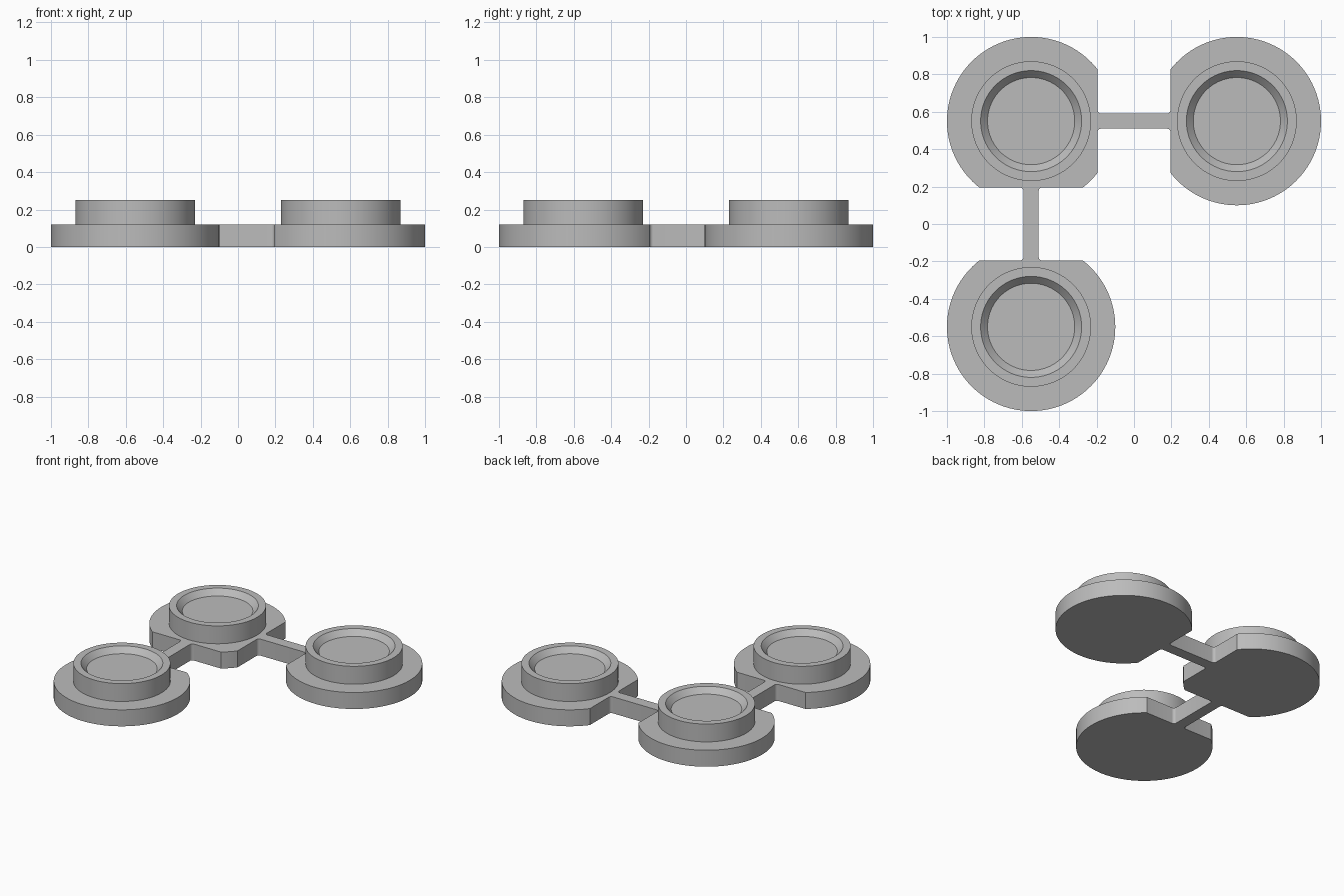
import bpy
import bmesh
from math import acos, cos, sin, radians, degrees

cube = bpy.data.objects.get("Cube")
if cube:
    bpy.data.objects.remove(cube, do_unlink=True)

grey = bpy.data.materials.new("matte grey")
grey.use_nodes = True
GREY = (0.5, 0.5, 0.5, 1)
grey.diffuse_color = GREY
grey.node_tree.nodes["Principled BSDF"].inputs["Base Color"].default_value = GREY

C = 0.55          # distance of pod centres from the axes
R = 0.45          # pod radius
FLAT = 0.195      # flats that face a neighbouring pod
HALF = 0.04       # half width of a connecting neck
FILLET = 0.02
PLATE_TOP = 0.12
T = degrees(acos((C - FLAT) / R))


def arc(x, y, r, start, end, steps):
    angles = [radians(start + (end - start) * i / steps) for i in range(steps + 1)]
    return [(x + r * cos(a), y + r * sin(a)) for a in angles]


def pod(x, y, start, end):
    return arc(x, y, R, start, end, max(6, int(abs(end - start) / 3)))


def fillet(x, y, sx, sy, start, end):
    return arc(x + sx * FILLET, y + sy * FILLET, FILLET, start, end, 6)


def finish(bm, name):
    bmesh.ops.recalc_face_normals(bm, faces=bm.faces)
    mesh = bpy.data.meshes.new(name)
    bm.to_mesh(mesh)
    bm.free()
    mesh.materials.append(grey)
    obj = bpy.data.objects.new(name, mesh)
    bpy.context.collection.objects.link(obj)
    bpy.ops.object.select_all(action="DESELECT")
    obj.select_set(True)
    bpy.context.view_layer.objects.active = obj
    bpy.ops.object.shade_smooth_by_angle(angle=radians(25))
    return obj


# Base plate: three trimmed discs joined by two filleted necks, one outline
hi, lo = C + HALF, C - HALF
outline = (
    pod(C, C, T - 180, 180 - T)
    + fillet(FLAT, hi, -1, 1, 0, -90)
    + fillet(-FLAT, hi, 1, 1, -90, -180)
    + pod(-C, C, T, 270 - T)
    + fillet(-hi, FLAT, -1, -1, 90, 0)
    + fillet(-hi, -FLAT, -1, 1, 0, -90)
    + pod(-C, -C, 90 + T, 450 - T)
    + fillet(-lo, -FLAT, 1, 1, 270, 180)
    + fillet(-lo, FLAT, 1, -1, 180, 90)
    + pod(-C, C, T - 90, -T)
    + fillet(-FLAT, lo, 1, -1, 180, 90)
    + fillet(FLAT, lo, -1, -1, 90, 0)
)
bm = bmesh.new()
bottom = bm.faces.new([bm.verts.new((x, y, 0)) for x, y in outline])
top = bmesh.ops.extrude_face_region(bm, geom=[bottom], use_keep_orig=True)
bmesh.ops.translate(bm, vec=(0, 0, PLATE_TOP),
                    verts=[v for v in top["geom"] if isinstance(v, bmesh.types.BMVert)])
finish(bm, "base_plate")

# Raised cups: outer wall, rim, sloped lip and shallow floor
PROFILE = [(0.32, PLATE_TOP), (0.32, 0.25), (0.27, 0.25), (0.233, 0.21)]
SIDES = 96


def cup(name, x, y):
    bm = bmesh.new()
    rings = [[bm.verts.new((px, py, z)) for px, py in arc(0, 0, r, 0, 360, SIDES)[:-1]]
             for r, z in PROFILE]
    for a, b in zip(rings, rings[1:]):
        for i in range(SIDES):
            j = (i + 1) % SIDES
            bm.faces.new((a[i], a[j], b[j], b[i]))
    bm.faces.new(rings[-1])
    bm.faces.new(rings[0])
    finish(bm, name).location = (x, y, 0)


cup("back_left_cup", C, C)
cup("back_right_cup", -C, C)
cup("front_right_cup", -C, -C)
